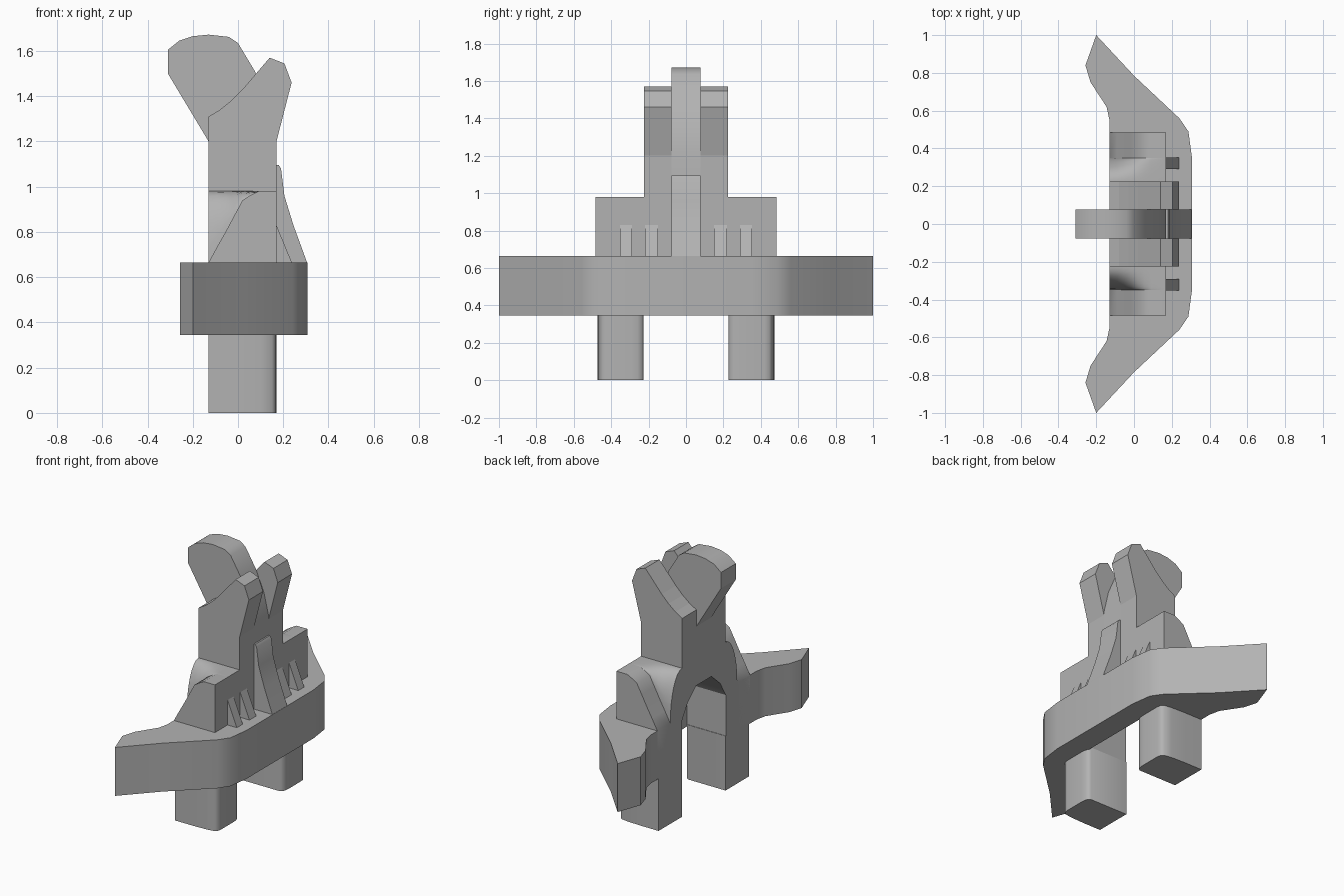
import bpy, bmesh, math

if "Cube" in bpy.data.objects:
    bpy.data.objects.remove(bpy.data.objects["Cube"])

grey = bpy.data.materials.new("dark_grey")
grey.diffuse_color = (0.45, 0.45, 0.45, 1.0)
grey.use_nodes = True
grey.node_tree.nodes["Principled BSDF"].inputs["Base Color"].default_value = grey.diffuse_color


def finish(name, bm):
    bmesh.ops.recalc_face_normals(bm, faces=bm.faces)
    me = bpy.data.meshes.new(name)
    bm.to_mesh(me)
    bm.free()
    me.materials.append(grey)
    ob = bpy.data.objects.new(name, me)
    bpy.context.collection.objects.link(ob)
    return ob


def loft(name, sections):
    """Join matching closed loops of 3D points and cap both ends."""
    bm = bmesh.new()
    rings = [[bm.verts.new(p) for p in s] for s in sections]
    n = len(rings[0])
    for a, b in zip(rings, rings[1:]):
        for i in range(n):
            j = (i + 1) % n
            bm.faces.new((a[i], a[j], b[j], b[i]))
    bm.faces.new(rings[0])
    bm.faces.new(rings[-1])
    return finish(name, bm)


def slab_y(name, profile, y0, y1):
    return loft(name, [[(x, y, z) for x, z in profile] for y in (y0, y1)])


def slab_z(name, outline, z0, z1):
    return loft(name, [[(x, y, z) for x, y in outline] for z in (z0, z1)])


def smooth(ob, angle=30):
    bpy.ops.object.select_all(action='DESELECT')
    ob.select_set(True)
    bpy.context.view_layer.objects.active = ob
    bpy.ops.object.shade_smooth_by_angle(angle=math.radians(angle))


# winged front plate, mirrored outline
half = [(0.307, 0.35), (0.288, 0.49), (0.24, 0.56), (0.0, 0.785), (-0.2, 1.0),
        (-0.257, 0.84), (-0.23, 0.75), (-0.145, 0.62), (-0.13, 0.55)]
plate = slab_z("winged_plate", half + [(x, -y) for x, y in reversed(half)], 0.345, 0.665)

# shoulder block: flat centre rounding down into sloped outer shoulders
xs = [-0.13, -0.09, -0.055, -0.015, 0.02, 0.055, 0.09, 0.17]
slope = [0.665, 0.738, 0.80, 0.875, 0.94, 0.962, 0.98, 0.98]
rows = [(0.484, 1.0)]
for i in range(9):
    a = math.radians(90 - i * 11.25)
    rows.append((0.23 + 0.12 * math.sin(a), 1 - math.cos(a)))
rows = [(-y, t) for y, t in rows] + list(reversed(rows))
sections = []
for y, t in rows:
    top = [(x, y, 0.98 + (z - 0.98) * t) for x, z in zip(xs, slope)]
    sections.append(top + [(0.17, y, 0.345), (-0.13, y, 0.345)])
body = loft("shoulder_block", sections)

# arched recess cut from the back
arch = [(0.23, -0.1), (0.23, 0.63), (0.17, 0.73), (0.08, 0.81)]
arch += [(-y, z) for y, z in reversed(arch)]
cutter = loft("arch_cutter", [[(x, y, z) for y, z in arch] for x in (-0.4, 0.155)])
cutter.hide_render = True
for ob in (plate, body):
    mod = ob.modifiers.new("arch", 'BOOLEAN')
    mod.operation = 'DIFFERENCE'
    mod.solver = 'EXACT'
    mod.object = cutter
    bpy.context.view_layer.objects.active = ob
    bpy.ops.object.modifier_apply(modifier=mod.name)
bpy.data.objects.remove(cutter)
smooth(plate)
smooth(body)

# upper prongs and central crest
prong = [(-0.13, 0.97), (0.17, 0.97), (0.17, 1.2), (0.237, 1.46), (0.205, 1.545),
         (0.14, 1.57), (0.02, 1.43), (-0.03, 1.38), (-0.08, 1.34), (-0.13, 1.31)]
crest = [(-0.13, 0.97), (0.17, 0.97), (0.17, 1.22), (0.135, 1.37), (0.075, 1.51),
         (0.0, 1.635), (-0.04, 1.662), (-0.13, 1.672), (-0.2, 1.665),
         (-0.26, 1.645), (-0.31, 1.605), (-0.31, 1.5), (-0.13, 1.2)]
smooth(slab_y("crest", crest, -0.077, 0.077))

# front buttress in the middle
rib = [(0.16, 0.66), (0.307, 0.66), (0.245, 0.83), (0.205, 0.96),
       (0.19, 1.08), (0.18, 1.095), (0.16, 1.095)]
smooth(slab_y("front_buttress", rib, -0.077, 0.077))

# paired prongs, small teeth and legs
tooth = [(0.16, 0.66), (0.24, 0.66), (0.17, 0.83), (0.16, 0.83)]
leg = [(-0.13, 0.227), (0.145, 0.227), (0.16, 0.237), (0.168, 0.26), (0.17, 0.29),
       (0.17, 0.42), (0.165, 0.445), (0.15, 0.46), (0.1, 0.468), (0.0, 0.472), (-0.13, 0.472)]
for side, label in ((1, "left"), (-1, "right")):
    slab_y("prong_" + label, prong, side * 0.077, side * 0.225)
    for i, (a, b) in enumerate(((0.15, 0.22), (0.29, 0.352))):
        slab_y(f"tooth_{label}_{i}", tooth, side * a, side * b)
    smooth(slab_z("leg_" + label, [(x, side * y) for x, y in leg], 0.0, 0.36), 50)
